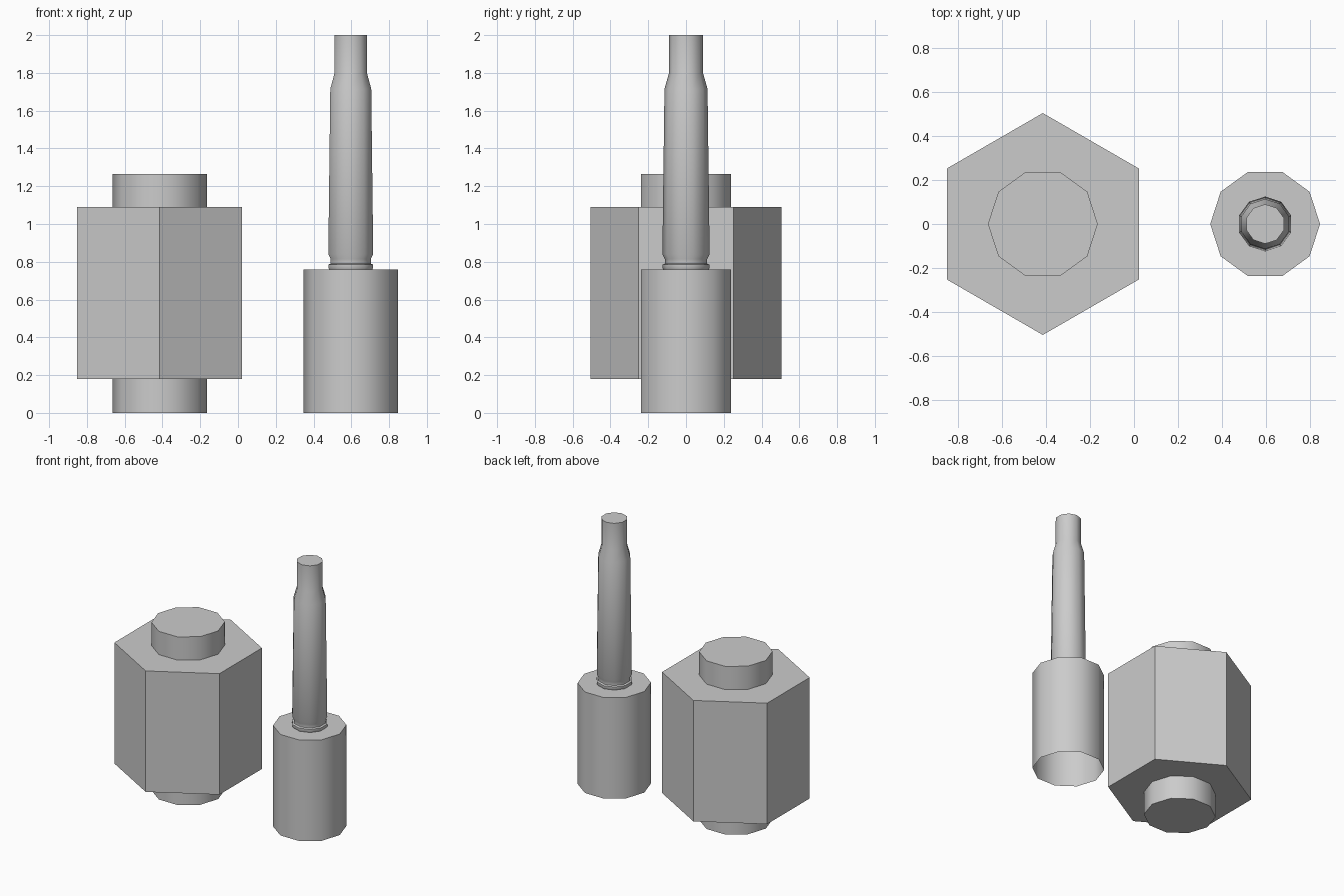
import bpy
import bmesh
from math import cos, sin, pi, radians

cube = bpy.data.objects.get("Cube")
if cube:
    bpy.data.objects.remove(cube, do_unlink=True)

grey = bpy.data.materials.new("plain grey")
grey.use_nodes = True
colour = (0.6, 0.6, 0.6, 1)
grey.diffuse_color = colour
grey.node_tree.nodes["Principled BSDF"].inputs["Base Color"].default_value = colour


def lathe(name, x, profile, sides, turn=0, bottom=True, smooth=True):
    """Stack polygon rings of (radius, height) into a capped solid."""
    bm = bmesh.new()
    rings = []
    for r, z in profile:
        angles = [turn + 2 * pi * i / sides for i in range(sides)]
        rings.append([bm.verts.new((r * cos(a), r * sin(a), z)) for a in angles])
    for low, high in zip(rings, rings[1:]):
        for i in range(sides):
            j = (i + 1) % sides
            bm.faces.new((low[i], low[j], high[j], high[i]))
    bm.faces.new(rings[-1])
    if bottom:
        bm.faces.new(rings[0][::-1])
    mesh = bpy.data.meshes.new(name)
    bm.to_mesh(mesh)
    bm.free()
    mesh.materials.append(grey)
    obj = bpy.data.objects.new(name, mesh)
    bpy.context.collection.objects.link(obj)
    obj.location.x = x
    if smooth:
        bpy.ops.object.select_all(action="DESELECT")
        obj.select_set(True)
        bpy.context.view_layer.objects.active = obj
        bpy.ops.object.shade_smooth_by_angle(angle=radians(40))
    return obj


# Hexagonal block with a round core passing through it
BLOCK_X, STAND_X = -0.415, 0.597
lathe("hex_block", BLOCK_X, [(0.505, 0.18), (0.505, 1.09)], 6, pi / 2, smooth=False)
lathe("round_core", BLOCK_X, [(0.25, 0), (0.25, 1.265)], 10)

# Round stand, open underneath
lathe("round_stand", STAND_X, [(0.25, 0), (0.25, 0.76)], 10, bottom=False)

# Tapered post with rim, groove, shoulder and neck
post = [(0.118, 0.755), (0.125, 0.768), (0.125, 0.785), (0.112, 0.79),
        (0.112, 0.815), (0.125, 0.84), (0.114, 1.715), (0.09, 1.8), (0.09, 2)]
lathe("tapered_post", STAND_X, post, 10, pi / 2)
